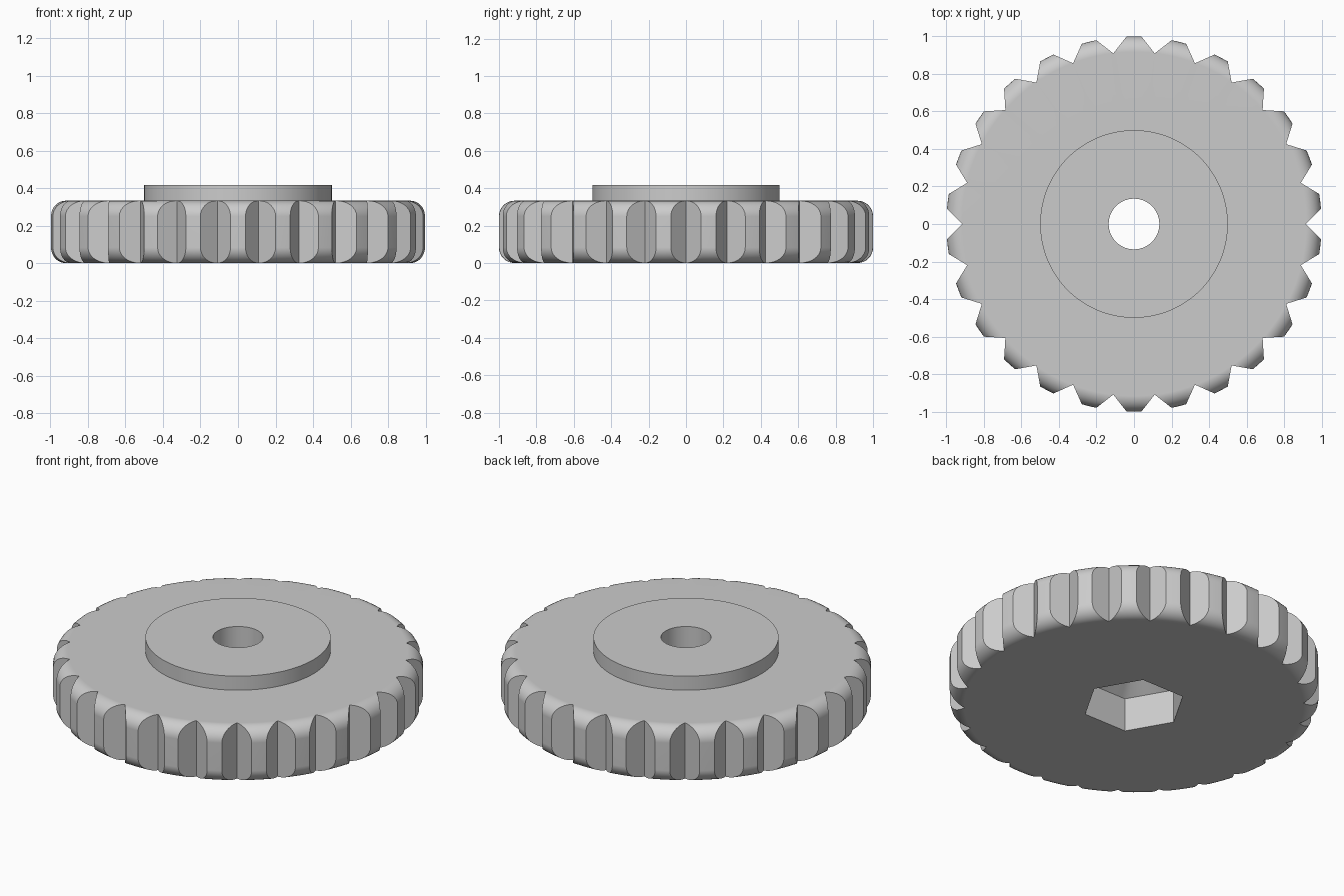
import bpy, bmesh
from math import sin, cos, pi, radians

cube = bpy.data.objects.get("Cube")
if cube:
    bpy.data.objects.remove(cube, do_unlink=True)

SEGMENTS = 208
NOTCHES = 26
THICK, FILLET, HUB_R, HUB_TOP = 0.333, 0.083, 0.5, 0.417
BORE_R, HEX_R = 0.135, 0.28

grey = bpy.data.materials.new("plain grey")
grey.use_nodes = True
colour = (0.6, 0.6, 0.6, 1)
grey.diffuse_color = colour
grey.node_tree.nodes["Principled BSDF"].inputs["Base Color"].default_value = colour


def make_object(name, bm):
    bmesh.ops.recalc_face_normals(bm, faces=bm.faces)
    mesh = bpy.data.meshes.new(name)
    bm.to_mesh(mesh)
    bm.free()
    mesh.materials.append(grey)
    obj = bpy.data.objects.new(name, mesh)
    bpy.context.collection.objects.link(obj)
    return obj


def loft(bm, rings):
    """Skin a stack of equal closed rings and cap both ends."""
    rows = [[bm.verts.new(p) for p in ring] for ring in rings]
    n = len(rows[0])
    for low, high in zip(rows, rows[1:]):
        for i in range(n):
            j = (i + 1) % n
            bm.faces.new((low[i], low[j], high[j], high[i]))
    bm.faces.new(rows[0][::-1])
    bm.faces.new(rows[-1])


def circle(r, z, n):
    return [(r * cos(2 * pi * i / n), r * sin(2 * pi * i / n), z) for i in range(n)]


def hexagon(r, z, n):
    """Hexagon with n points spread along its straight sides."""
    points = []
    for i in range(n):
        a = 2 * pi * i / n
        d = r * cos(pi / 6) / cos(a % (pi / 3) - pi / 6)
        points.append((d * cos(a), d * sin(a), z))
    return points


def cut(target, cutter):
    mod = target.modifiers.new("cut", 'BOOLEAN')
    mod.operation, mod.solver, mod.object = 'DIFFERENCE', 'EXACT', cutter
    bpy.ops.object.select_all(action='DESELECT')
    target.select_set(True)
    bpy.context.view_layer.objects.active = target
    bpy.ops.object.modifier_apply(modifier=mod.name)
    bpy.data.objects.remove(cutter, do_unlink=True)


# Knob body: rounded disc with a raised hub
STEPS = 8
arc = [radians(90 * i / STEPS) for i in range(STEPS + 1)]
flat_r = 1 - FILLET
profile = [(flat_r + FILLET * sin(a), FILLET - FILLET * cos(a)) for a in arc]
profile += [(flat_r + FILLET * cos(a), THICK - FILLET + FILLET * sin(a)) for a in arc]
profile += [(HUB_R, THICK), (HUB_R, HUB_TOP)]
bm = bmesh.new()
loft(bm, [circle(r, z, SEGMENTS) for r, z in profile])
knob = make_object("knob", bm)

# Grip notches: a ring of V-shaped prisms
bm = bmesh.new()
for k in range(NOTCHES):
    a = 2 * pi * k / NOTCHES
    tri = [(0.916, 0), (1.02, 0.104), (1.02, -0.104)]
    loft(bm, [[(x * cos(a) - y * sin(a), x * sin(a) + y * cos(a), z) for x, y in tri]
              for z in (-0.1, 0.5)])
cut(knob, make_object("notch_cutter", bm))

# Hex nut pocket tapering into the round bore
N = 72
bm = bmesh.new()
loft(bm, [hexagon(HEX_R, -0.1, N), hexagon(HEX_R, 0.2, N),
          circle(BORE_R, 0.28, N), circle(BORE_R, 0.6, N)])
cut(knob, make_object("bore_cutter", bm))

# Smooth rounding, crisp edges
bpy.ops.object.shade_smooth_by_angle(angle=radians(25))
weighted = knob.modifiers.new("weighted normals", 'WEIGHTED_NORMAL')
weighted.keep_sharp = True
